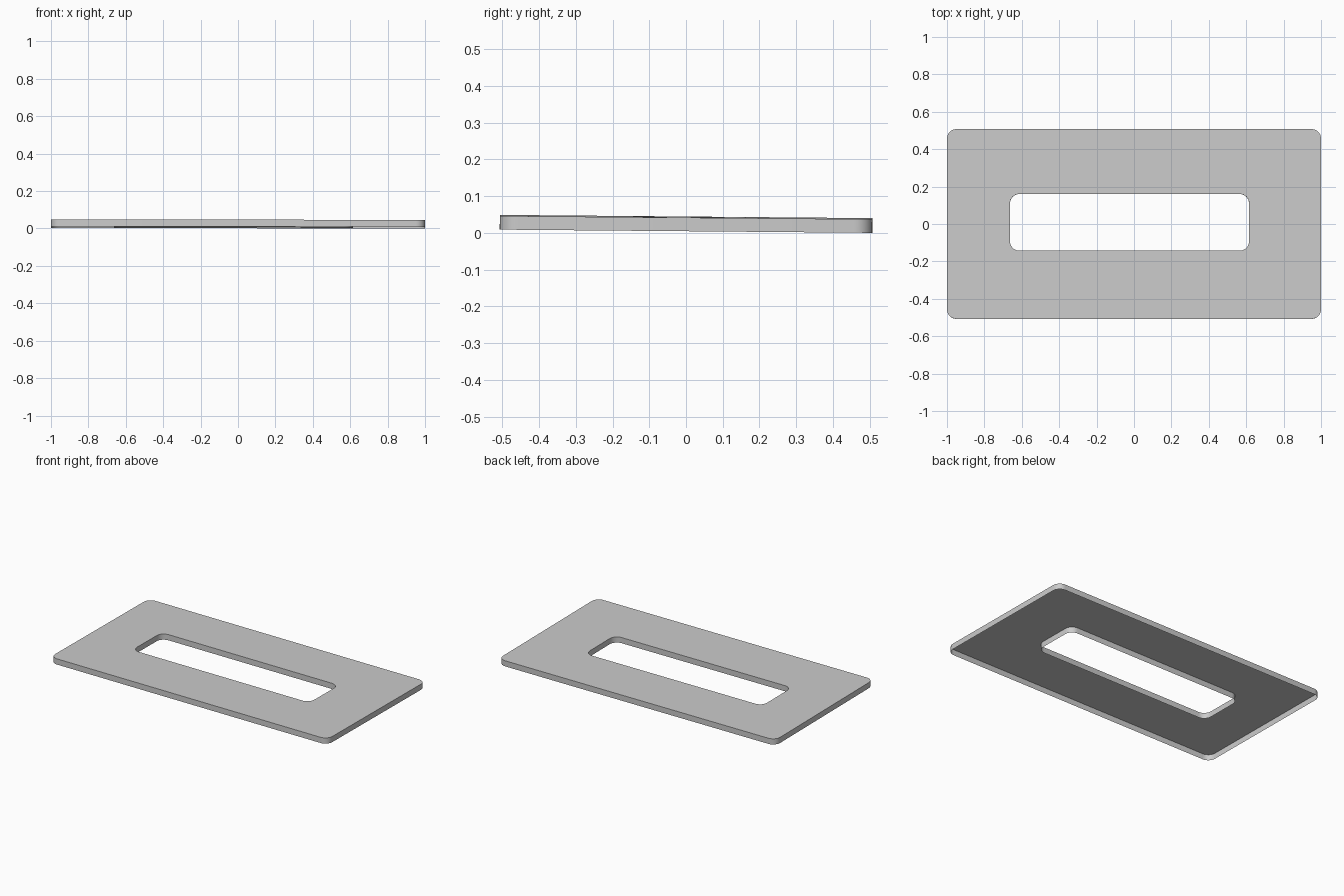
import bpy, bmesh, math
from mathutils import Matrix

if "Cube" in bpy.data.objects:
    bpy.data.objects.remove(bpy.data.objects["Cube"])

THICK = 0.037
SLOPE_X, SLOPE_Y = -0.0015, -0.0087   # the plate leans very slightly


def rounded_loop(bm, x0, x1, y0, y1, r, z, steps=8):
    """Closed loop of edges around a rounded rectangle."""
    corners = [(x1 - r, y1 - r), (x0 + r, y1 - r), (x0 + r, y0 + r), (x1 - r, y0 + r)]
    verts = []
    for i, (cx, cy) in enumerate(corners):
        for s in range(steps + 1):
            a = math.pi / 2 * (i + s / steps)
            verts.append(bm.verts.new((cx + r * math.cos(a), cy + r * math.sin(a), z)))
    return [bm.edges.new((v, verts[(i + 1) % len(verts)])) for i, v in enumerate(verts)]


bm = bmesh.new()
# Top face with the slot left open
edges = rounded_loop(bm, -1, 1, -0.507, 0.507, 0.05, THICK)
edges += rounded_loop(bm, -0.663, 0.615, -0.143, 0.16, 0.05, THICK)
bmesh.ops.triangle_fill(bm, edges=edges, use_beauty=True, use_dissolve=False)

# Outer and slot walls; the underside stays open
ext = bmesh.ops.extrude_edge_only(bm, edges=edges)
low = [g for g in ext["geom"] if isinstance(g, bmesh.types.BMVert)]
bmesh.ops.translate(bm, verts=low, vec=(0, 0, -THICK))
bmesh.ops.recalc_face_normals(bm, faces=bm.faces)
if max(bm.faces, key=lambda f: abs(f.normal.z)).normal.z < 0:
    bmesh.ops.reverse_faces(bm, faces=bm.faces)

# Slight lean, then rest on the ground
tilt = Matrix.Rotation(SLOPE_Y, 4, 'X') @ Matrix.Rotation(-SLOPE_X, 4, 'Y')
bm.transform(tilt)
bm.transform(Matrix.Translation((0, 0, -min(v.co.z for v in bm.verts))))

mesh = bpy.data.meshes.new("slotted_plate")
bm.to_mesh(mesh)
bm.free()
plate = bpy.data.objects.new("slotted_plate", mesh)
bpy.context.collection.objects.link(plate)
bpy.context.view_layer.objects.active = plate
plate.select_set(True)
bpy.ops.object.shade_smooth_by_angle(angle=math.radians(30))
